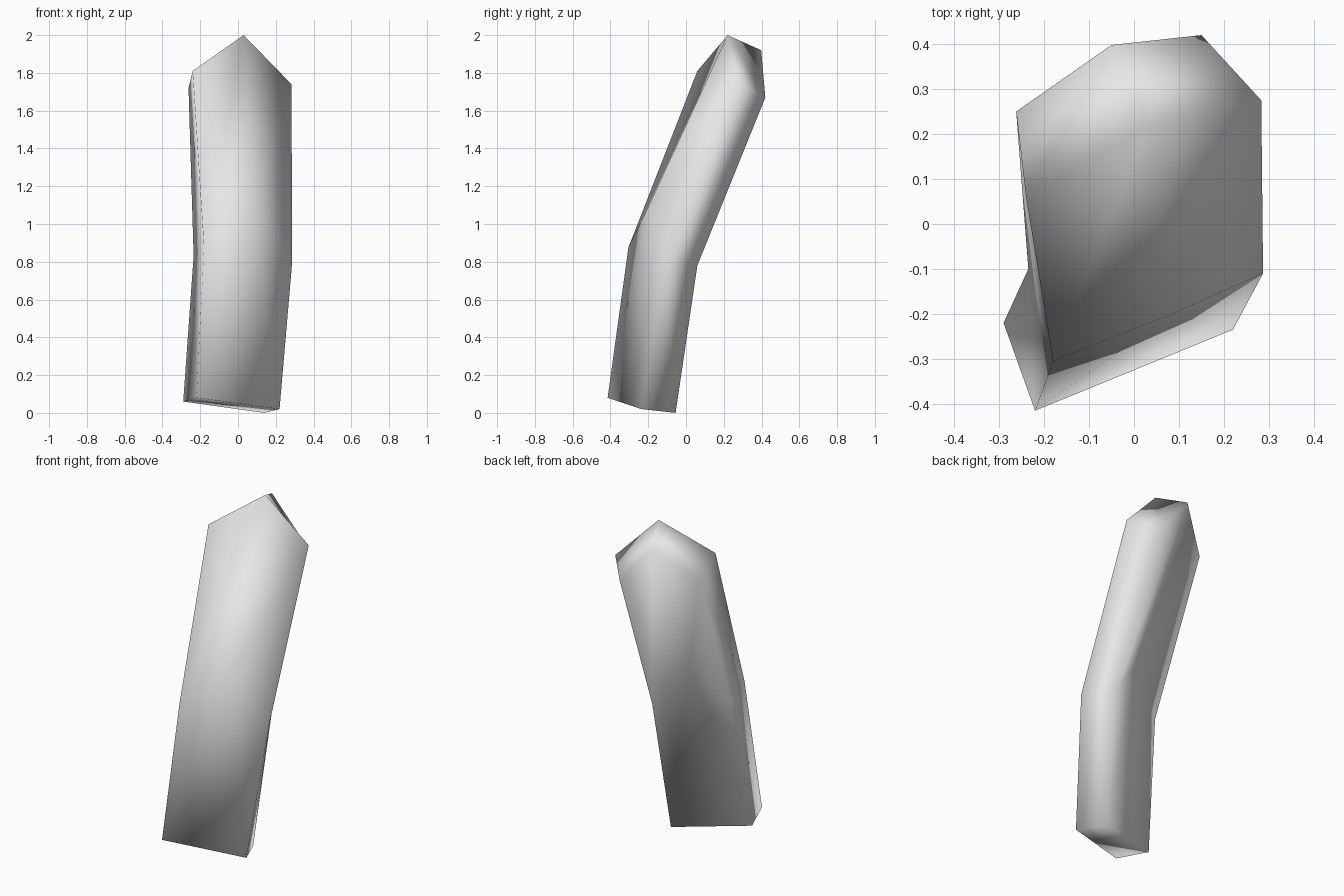
import bpy
import bmesh

cube = bpy.data.objects.get("Cube")
if cube:
    bpy.data.objects.remove(cube, do_unlink=True)

# Plain grey stone
stone = bpy.data.materials.new("grey stone")
stone.use_nodes = True
colour = (0.8, 0.8, 0.8, 1)
stone.diffuse_color = colour
stone.node_tree.nodes["Principled BSDF"].inputs["Base Color"].default_value = colour

# Broad sides of the bent slab: base pair, bend row (raised middle), tip row (raised peak)
FRONT = [(-0.22, -0.415, 0.08), (0.22, -0.235, 0.02),
         (-0.18, -0.305, 0.875), (0.085, -0.2, 1.09), (0.287, -0.11, 0.8),
         (-0.24, 0.06, 1.81), (0.03, 0.22, 2.0), (0.283, 0.275, 1.74)]
BACK = [(-0.29, -0.22, 0.06), (0.14, -0.055, 0.0),
        (-0.235, -0.1, 0.83), (-0.015, -0.015, 1.05), (0.185, 0.06, 0.78),
        (-0.262, 0.25, 1.72), (-0.05, 0.398, 1.92), (0.15, 0.42, 1.67)]
PANELS = [(0, 1, 3), (0, 3, 2), (1, 4, 3), (2, 3, 6, 5), (3, 4, 7, 6)]
RIM = [0, 1, 4, 7, 6, 5, 2]

bm = bmesh.new()
front = [bm.verts.new(p) for p in FRONT]
back = [bm.verts.new(p) for p in BACK]
for panel in PANELS:
    bm.faces.new([front[i] for i in panel])
    bm.faces.new([back[i] for i in reversed(panel)])

# Narrow sides, base and tip joining the broad sides
for a, b in zip(RIM, RIM[1:] + RIM[:1]):
    bm.faces.new([front[b], front[a], back[a], back[b]])
bmesh.ops.recalc_face_normals(bm, faces=bm.faces)
for face in bm.faces:
    face.smooth = True

mesh = bpy.data.meshes.new("bent_stone_slab")
bm.to_mesh(mesh)
bm.free()
mesh.materials.append(stone)
slab = bpy.data.objects.new("bent_stone_slab", mesh)
bpy.context.collection.objects.link(slab)
